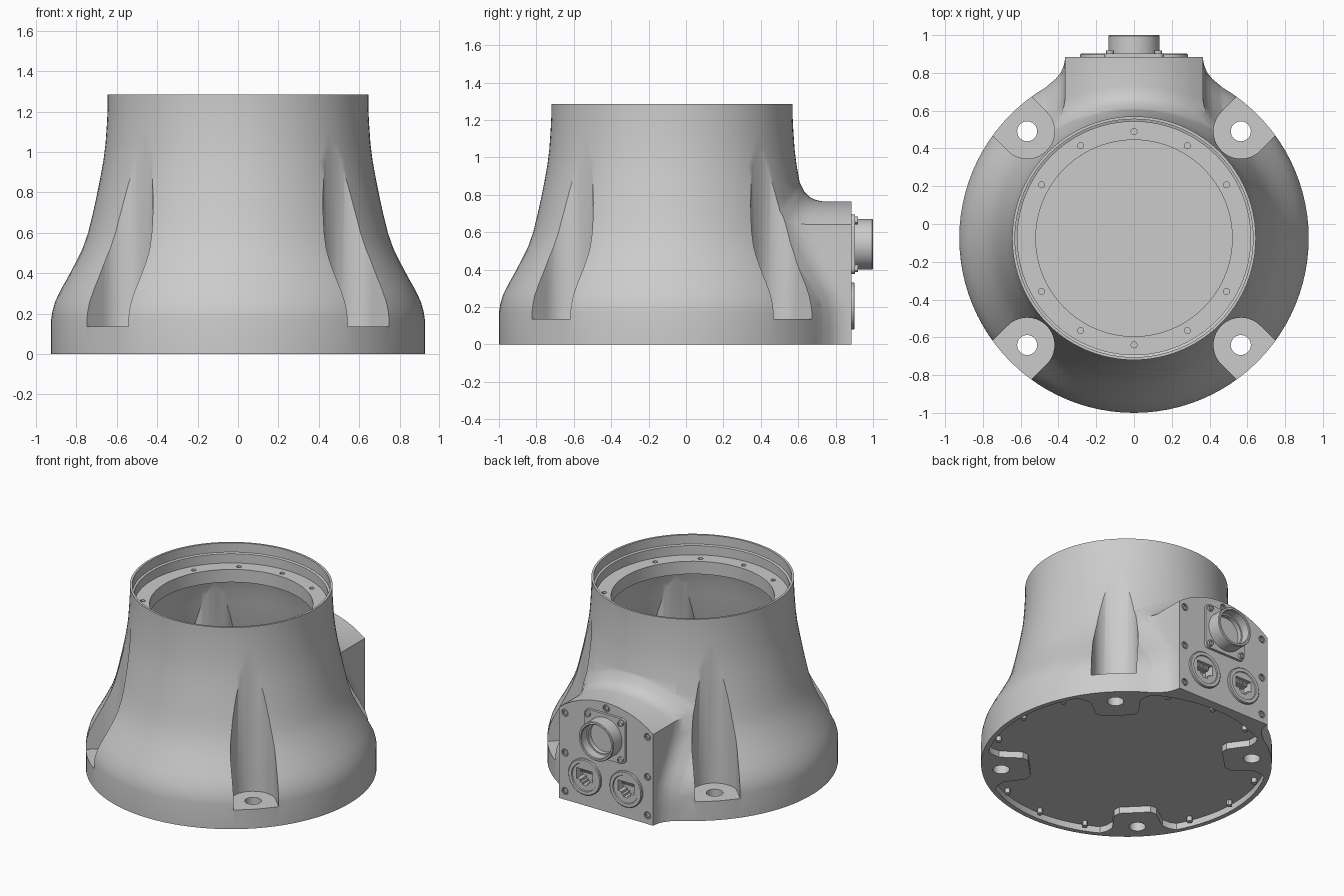
import bpy, bmesh
from math import sin, cos, pi, radians, sqrt
from mathutils import Matrix

if "Cube" in bpy.data.objects:
    bpy.data.objects.remove(bpy.data.objects["Cube"])

CY = -0.075   # turning axis of the body in y
FACE = 0.885  # rear face of the connector box
AXIS = Matrix.Translation((0, CY, 0))


def finish(name, bm, matrix=Matrix()):
    bm.transform(matrix)
    bmesh.ops.recalc_face_normals(bm, faces=bm.faces)
    me = bpy.data.meshes.new(name)
    bm.to_mesh(me)
    bm.free()
    ob = bpy.data.objects.new(name, me)
    bpy.context.collection.objects.link(ob)
    return ob


def loft(name, rings, matrix=Matrix()):
    """Skin equal-length rings of points and cap both ends."""
    bm = bmesh.new()
    vs = [[bm.verts.new(p) for p in ring] for ring in rings]
    n = len(rings[0])
    for a, b in zip(vs, vs[1:]):
        for i in range(n):
            bm.faces.new((a[i], a[(i + 1) % n], b[(i + 1) % n], b[i]))
    bm.faces.new(vs[0])
    bm.faces.new(vs[-1])
    return finish(name, bm, matrix)


def lathe(name, profile, matrix=AXIS, n=96):
    """Turn (r, z) points; the profile runs between two capped rings."""
    return loft(name, [[(r * cos(2 * pi * i / n), r * sin(2 * pi * i / n), z)
                        for i in range(n)] for r, z in profile], matrix)


def prism(name, outline, z0, z1, matrix=Matrix()):
    return loft(name, [[(x, y, z) for x, y in outline] for z in (z0, z1)], matrix)


def disc(name, r, z0, z1, matrix, n=24):
    return lathe(name, [(r, z0), (r, z1)], matrix, n)


def boolean(ob, others, op='DIFFERENCE'):
    bpy.context.view_layer.objects.active = ob
    for other in others:
        m = ob.modifiers.new('bool', 'BOOLEAN')
        m.operation, m.solver, m.object = op, 'EXACT', other
        bpy.ops.object.modifier_apply(modifier=m.name)
        bpy.data.objects.remove(other)


def on_face(x, z):
    """Local z points out of the rear face, local y points down."""
    return Matrix.Translation((x, FACE, z)) @ Matrix.Rotation(-pi / 2, 4, 'X')


def polar(angle, r=0.0):
    return AXIS @ Matrix.Rotation(radians(angle), 4, 'Z') @ Matrix.Translation((r, 0, 0))


def slot(r, centre=0.80, end=1.2, n=20):
    arc = [(centre + r * cos(a), r * sin(a))
           for a in (pi / 2 + pi * i / n for i in range(n + 1))]
    return arc + [(end, -r), (end, r)]


def rounded(w, h, r, n=6):
    pts = []
    for k, (sx, sy) in enumerate(((1, 1), (-1, 1), (-1, -1), (1, -1))):
        for i in range(n + 1):
            a = pi / 2 * (k + i / n)
            pts.append((sx * (w - r) + r * cos(a), sy * (h - r) + r * sin(a)))
    return pts


# Flared body of revolution
outer = [(.925, -.05), (.925, .17), (.919, .21), (.905, .26), (.876, .32), (.842, .38),
         (.805, .45), (.77, .52), (.742, .60), (.72, .69), (.70, .78), (.682, .87),
         (.666, .96), (.656, 1.04), (.649, 1.14), (.645, 1.22), (.645, 1.285)]


def radius(z):
    for (r0, z0), (r1, z1) in zip(outer, outer[1:]):
        if z <= z1:
            return r0 + (r1 - r0) * max(0, z - z0) / (z1 - z0)
    return outer[-1][0]


def surface_y(x, z):
    return CY + sqrt(radius(z) ** 2 - x * x)


body = lathe('base_body', outer)

# Connector box with an arched top, blended into the body
W, SIDE, TOP = 0.365, 0.64, 0.765
rad = (W * W + (TOP - SIDE) ** 2) / (2 * (TOP - SIDE))
outline = [(W, z, 1, 0) for z in (-.03, .08, .17, .26, .35, .45, .55)]
for i in range(17):
    x = W * (1 - i / 8)
    z = TOP - rad + sqrt(rad * rad - x * x)
    t = x / W
    nx, nz = t ** 3, 1 - .5 * abs(t) ** 3
    outline.append((x, z, nx, nz))
outline += [(-W, z, -1, 0) for z in (.55, .45, .35, .26, .17, .08, -.03)]
rings = [[(x, FACE, z) for x, z, _, _ in outline]]
for off, lift in ((0, .10), (.007, .067), (.022, .038), (.05, .016), (.09, .004), (.13, -.012)):
    rings.append([(x + nx * off, surface_y(x + nx * off, z + nz * off) + lift, z + nz * off)
                  for x, z, nx, nz in outline])
rings.append([(x, .2, z) for x, z, _, _ in outline])
boolean(body, [loft('connector_box', rings)], 'UNION')

# Trim flat at the floor, then cut the four foot pockets and their bolt holes
CORNERS = (45, 135, 225, 315)
boolean(body, [prism('trim', rounded(2, 2, .1), -.3, 0)])
boolean(body, [prism('pocket', slot(.145), .135, 1.25, polar(a)) for a in CORNERS])

# Hollow interior with the upper bearing ledge, leaving walls around the pockets
inner = [(.83, .06)] + [(r - .045, z) for r, z in outer[1:13]]
inner += [(.60, 1.03), (.52, 1.06), (.52, 1.15), (.617, 1.15), (.617, 1.215),
          (.63, 1.22), (.63, 1.35)]
cavity = lathe('cavity', inner)
boolean(cavity, [prism('pocket_wall', slot(.185), 0, 1.045, polar(a)) for a in CORNERS])
boolean(body, [cavity])

# Recessed underside with four raised foot pads
pad = [(.62, -.10), (.65, -.135), (.80, -.16), (.84, -.20), (.86, -.25), (1, -.28)]
pad += [(x, -y) for x, y in reversed(pad)]
recess = disc('recess', .892, -.1, .045, AXIS, 96)
boolean(recess, [prism('foot_pad', pad, -.2, .2, polar(a)) for a in CORNERS])
boolean(body, [recess])
boolean(body, [disc('foot_hole', .053, -.1, .3, polar(a, .80)) for a in CORNERS])

# Ten tapped holes in the bearing ledge
boolean(body, [disc('ledge_hole', .016, 1.09, 1.2, polar(a, .565), 12)
               for a in range(0, 360, 30) if a % 180])


# Flush screws around the rear face
def screw(name, r, z0, z1, matrix):
    return lathe(name, [(r, z0), (r, z1), (r * .6, z1), (r * .55, z1 - .007)], matrix, 12)


face_screws = [(0, .725)] + [(s * .32, z) for s in (-1, 1) for z in (.06, .33, .61)]
boolean(body, [disc('counterbore', .025, -.012, .05, on_face(x, z), 16) for x, z in face_screws])
parts = [body]
for x, z in face_screws:
    parts.append(screw('face_screw', .019, -.014, -.001, on_face(x, z)))

# Round power connector: flange, open barrel and flange screws
CZ = 0.535
parts.append(prism('power_flange', rounded(.158, .158, .03), -.005, .018, on_face(0, CZ)))
parts.append(lathe('power_barrel', [(.135, 0), (.135, .11), (.131, .115), (.119, .115),
             (.115, .11), (.115, .05), (.105, .05), (.105, .02)], on_face(0, CZ), 48))
for sx in (-1, 1):
    for sz in (-1, 1):
        parts.append(screw('flange_screw', .021, .015, .034, on_face(sx * .128, CZ + sz * .128)))

# Two data sockets with keyed openings and contacts
opening = [(-.062, -.05), (.062, -.05), (.062, .025), (.035, .025), (.035, .042),
           (.018, .042), (.018, .058), (-.018, .058), (-.018, .042), (-.035, .042),
           (-.035, .025), (-.062, .025)]
for s in (-1, 1):
    m = on_face(s * .16, .205)
    port = lathe('data_port_ring', [(.125, -.004), (.125, .012), (.12, .017), (.098, .017),
                 (.095, .01)], m, 48)
    boolean(port, [prism('opening', opening, -.06, .05, m)])
    boolean(body, [prism('opening', opening, -.06, .05, m)])
    parts.append(port)
    for i in range(8):
        x = -.042 + i * .012
        parts.append(prism('port_contact', [(x - .003, -.052), (x + .003, -.052),
                     (x + .003, -.02), (x - .003, -.02)], -.062, -.01, m))

# Screws holding the bottom plate
for q in range(0, 360, 90):
    for d in (-22, 0, 22):
        parts.append(disc('plate_screw', .018, .012, .05, polar(q + d, .855), 12))

for ob in bpy.context.scene.objects:
    ob.select_set(ob in parts)
bpy.context.view_layer.objects.active = body
bpy.ops.object.shade_smooth_by_angle(angle=radians(30))
